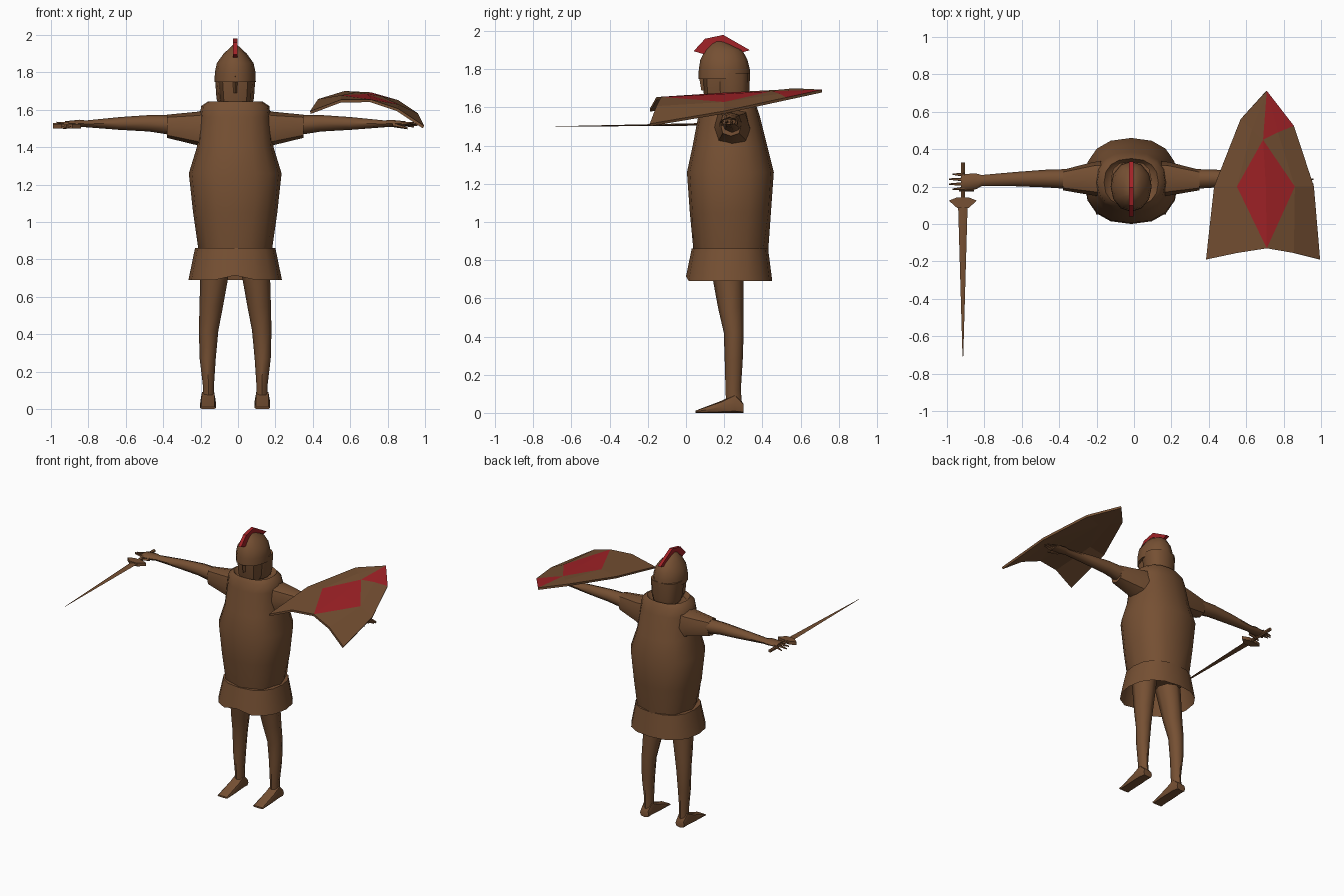
import bpy, bmesh
from math import sin, cos, pi, radians, copysign

cube = bpy.data.objects.get("Cube")
if cube:
    bpy.data.objects.remove(cube, do_unlink=True)

CX = -0.015  # body centre line


def material(name, rgb):
    m = bpy.data.materials.new(name)
    m.use_nodes = True
    m.diffuse_color = (*rgb, 1)
    m.node_tree.nodes["Principled BSDF"].inputs["Base Color"].default_value = (*rgb, 1)
    return m


brown = material("leather brown", (0.18, 0.08, 0.033))
red = material("deep red", (0.36, 0.016, 0.02))


def finish(name, bm, mats, angle=50):
    bmesh.ops.recalc_face_normals(bm, faces=bm.faces[:])
    mesh = bpy.data.meshes.new(name)
    bm.to_mesh(mesh)
    bm.free()
    ob = bpy.data.objects.new(name, mesh)
    bpy.context.collection.objects.link(ob)
    for m in mats:
        mesh.materials.append(m)
    bpy.ops.object.select_all(action="DESELECT")
    ob.select_set(True)
    bpy.context.view_layer.objects.active = ob
    bpy.ops.object.shade_smooth_by_angle(angle=radians(angle))
    return ob


def loft(name, axis, rings, sides=8, caps=True, power=1.0, tweak=None, mat=brown):
    """Skin ellipses (position, centre a, centre b, radius a, radius b) along an axis."""
    bm = bmesh.new()
    loops = []
    for r, (p, a, b, ra, rb) in enumerate(rings):
        loop = []
        for i in range(sides):
            t = 2 * pi * i / sides - pi / 2
            c, s = cos(t), sin(t)
            u = a + ra * copysign(abs(c) ** power, c)
            v = b + rb * copysign(abs(s) ** power, s)
            co = {"x": (p, u, v), "y": (u, p, v), "z": (u, v, p)}[axis]
            if tweak:
                co = tweak(r, i, co)
            loop.append(bm.verts.new(co))
        loops.append(loop)
    for low, high in zip(loops, loops[1:]):
        for i in range(sides):
            j = (i + 1) % sides
            bm.faces.new((low[i], low[j], high[j], high[i]))
    if caps:
        bm.faces.new(loops[0])
        bm.faces.new(loops[-1])
    return finish(name, bm, [mat])


def stack(name, rows, **kw):
    """Body section rows (z, half width, front y, back y) on the centre line."""
    return loft(name, "z", [(z, CX, (f + k) / 2, w, (k - f) / 2) for z, w, f, k in rows], **kw)


def prism(name, points, to3d, depth, mat):
    """Flat outline given a thickness."""
    bm = bmesh.new()
    a, b = ([bm.verts.new(to3d(u, v, d)) for u, v in points] for d in (-depth, depth))
    bm.faces.new(a)
    bm.faces.new(b)
    for i in range(len(a)):
        j = (i + 1) % len(a)
        bm.faces.new((a[i], a[j], b[j], b[i]))
    return finish(name, bm, [mat], 20)


# Tunic with pleats at the waist, and its flared skirt
def pleat(r, i, co):
    x, y, z = co
    if r == 0 and i % 4 == 1 or r == 0 and i % 4 == 3:
        return (CX + (x - CX) * 0.92, 0.235 + (y - 0.235) * 0.92, z)
    return co


def notch(r, i, co):
    return (co[0], co[1], co[2] + 0.025) if r == 0 and i == 0 else co


stack("tunic", [(0.84, 0.195, 0.04, 0.43), (1.05, 0.225, 0.02, 0.445), (1.26, 0.248, 0.005, 0.46),
                (1.4, 0.205, 0.035, 0.425), (1.56, 0.19, 0.065, 0.385), (1.62, 0.182, 0.08, 0.365),
                (1.645, 0.145, 0.095, 0.35), (1.61, 0.11, 0.11, 0.33)],
      sides=16, power=0.85, tweak=pleat)
stack("tunic_skirt", [(0.69, 0.25, 0.0, 0.452), (0.86, 0.215, 0.03, 0.43), (0.86, 0.18, 0.06, 0.4)],
      sides=16, power=0.85, caps=False, tweak=notch)

# Head and helmet
stack("neck", [(1.55, 0.07, 0.15, 0.3), (1.68, 0.07, 0.15, 0.3)])
stack("face", [(1.6, 0.055, 0.11, 0.24), (1.65, 0.08, 0.095, 0.26), (1.77, 0.09, 0.085, 0.27)], power=0.8)
stack("helmet_guard", [(1.62, 0.088, 0.16, 0.325), (1.66, 0.1, 0.15, 0.332), (1.78, 0.109, 0.14, 0.335)],
      sides=12, power=0.8)
stack("helmet_dome", [(1.75, 0.11, 0.065, 0.335), (1.8, 0.109, 0.067, 0.334), (1.85, 0.098, 0.075, 0.322),
                      (1.9, 0.062, 0.1, 0.295), (1.95, 0.008, 0.15, 0.19)], sides=12)
stack("nose_guard", [(1.69, 0.012, 0.08, 0.12), (1.78, 0.016, 0.065, 0.12)], sides=4)
prism("helmet_crest", [(0.04, 1.895), (0.1, 1.96), (0.195, 1.98), (0.335, 1.9), (0.3, 1.89),
                       (0.175, 1.935), (0.09, 1.88)],
      lambda u, v, d: (CX + d, u, v), 0.012, red)

# Limbs, built once for each side
for side, label in ((-1, "right"), (1, "left")):
    def along(rows):
        return [(CX + side * x, y, z, ry, rz) for x, y, z, ry, rz in rows]

    def upright(rows):
        return [(z, CX + side * x, y, rx, ry) for z, x, y, rx, ry in rows]

    loft(label + "_sleeve", "x", along([(0.12, 0.24, 1.48, 0.1, 0.13), (0.2, 0.242, 1.5, 0.09, 0.09),
                                        (0.365, 0.235, 1.512, 0.055, 0.062)]), power=0.75)
    loft(label + "_arm", "x", along([(0.3, 0.24, 1.515, 0.055, 0.056), (0.46, 0.243, 1.528, 0.047, 0.044),
                                     (0.62, 0.24, 1.527, 0.038, 0.034), (0.8, 0.232, 1.525, 0.03, 0.018),
                                     (0.83, 0.228, 1.527, 0.042, 0.02), (0.91, 0.222, 1.525, 0.045, 0.014)]))
    for n in range(4):
        y = 0.19 + n * 0.024
        reach = 0.955 + 0.02 * (n in (1, 2))
        loft(f"{label}_finger_{n + 1}", "x", along([(0.89, y, 1.525, 0.011, 0.011),
                                                    (reach, y - 0.004 + n * 0.003, 1.533 - n * 0.008, 0.004, 0.004)]), sides=5)
    loft(label + "_thumb", "x", along([(0.84, 0.19, 1.52, 0.016, 0.012), (0.92, 0.18, 1.502, 0.006, 0.006)]), sides=5)

    loft(label + "_leg", "z", upright([(0.03, 0.143, 0.253, 0.032, 0.042), (0.12, 0.143, 0.247, 0.029, 0.04),
                                       (0.27, 0.147, 0.25, 0.043, 0.047), (0.42, 0.142, 0.25, 0.052, 0.052),
                                       (0.55, 0.128, 0.234, 0.063, 0.066), (0.8, 0.102, 0.212, 0.082, 0.09)]))
    loft(label + "_foot", "y", [(y, CX + side * 0.145, h / 2, w, h / 2) for y, w, h in
                                ((0.3, 0.035, 0.05), (0.255, 0.04, 0.1), (0.19, 0.042, 0.065), (0.05, 0.042, 0.012))],
         power=0.6)

# Sword held in the right hand
SX, SZ = -0.915, 1.512
loft("sword_blade", "y", [(-0.709, SX, 1.5, 0.002, 0.001), (0.12, SX, SZ, 0.026, 0.007)], sides=4)
loft("sword_grip", "y", [(0.1, SX, SZ, 0.012, 0.012), (0.33, SX, SZ + 0.003, 0.012, 0.012)], sides=6)
prism("sword_guard", [(-0.075, 0.125), (-0.03, 0.085), (0.03, 0.085), (0.075, 0.125), (0.03, 0.143), (-0.03, 0.143)],
      lambda u, v, d: (SX + u, v, SZ + d), 0.012, brown)

# Shield: curved plate with a red diamond and a red half tip
def shield_point(bm, x, y):
    dx = x - 0.7
    bend = 1.1 - 0.9 * max(0, y + 0.19)
    return bm.verts.new((x, y, 1.663 + 0.045 * y - 0.15 * dx - max(bend, 0.3) * dx * dx))


bm = bmesh.new()
grid = [[shield_point(bm, x, y) for x, y in row] for row in (
    ((0.385, -0.19), (0.55, -0.155), (0.71, -0.13), (0.855, -0.155), (0.995, -0.19)),
    ((0.428, 0.2), (0.55, 0.2), (0.705, 0.2), (0.86, 0.2), (0.962, 0.2)),
    ((0.57, 0.56), (0.63, 0.505), (0.69, 0.45), (0.77, 0.49), (0.855, 0.525)))]
tip = shield_point(bm, 0.71, 0.712)
low, mid, high = grid
for edge, inner in ((0, 1), (4, 3)):
    for a, b in ((low, mid), (mid, high)):
        bm.faces.new((a[edge], a[inner], b[inner], b[edge]))
    bm.faces.new((low[2], low[inner], mid[inner]))
    bm.faces.new((high[2], high[inner], mid[inner]))
    bm.faces.new((low[2], mid[2], mid[inner])).material_index = 1
    bm.faces.new((high[2], mid[2], mid[inner])).material_index = 1
    bm.faces.new((high[2], high[inner], tip)).material_index = int(edge == 4)
    bm.faces.new((high[inner], high[edge], tip)).material_index = int(edge == 4)
bmesh.ops.recalc_face_normals(bm, faces=bm.faces[:])
if sum(f.normal.z for f in bm.faces) < 0:
    bmesh.ops.reverse_faces(bm, faces=bm.faces[:])
mesh = bpy.data.meshes.new("shield")
bm.to_mesh(mesh)
bm.free()
shield = bpy.data.objects.new("shield", mesh)
bpy.context.collection.objects.link(shield)
mesh.materials.append(brown)
mesh.materials.append(red)
thick = shield.modifiers.new("thickness", "SOLIDIFY")
thick.thickness = 0.015
thick.offset = -1
thick.material_offset = -1
thick.material_offset_rim = -1
